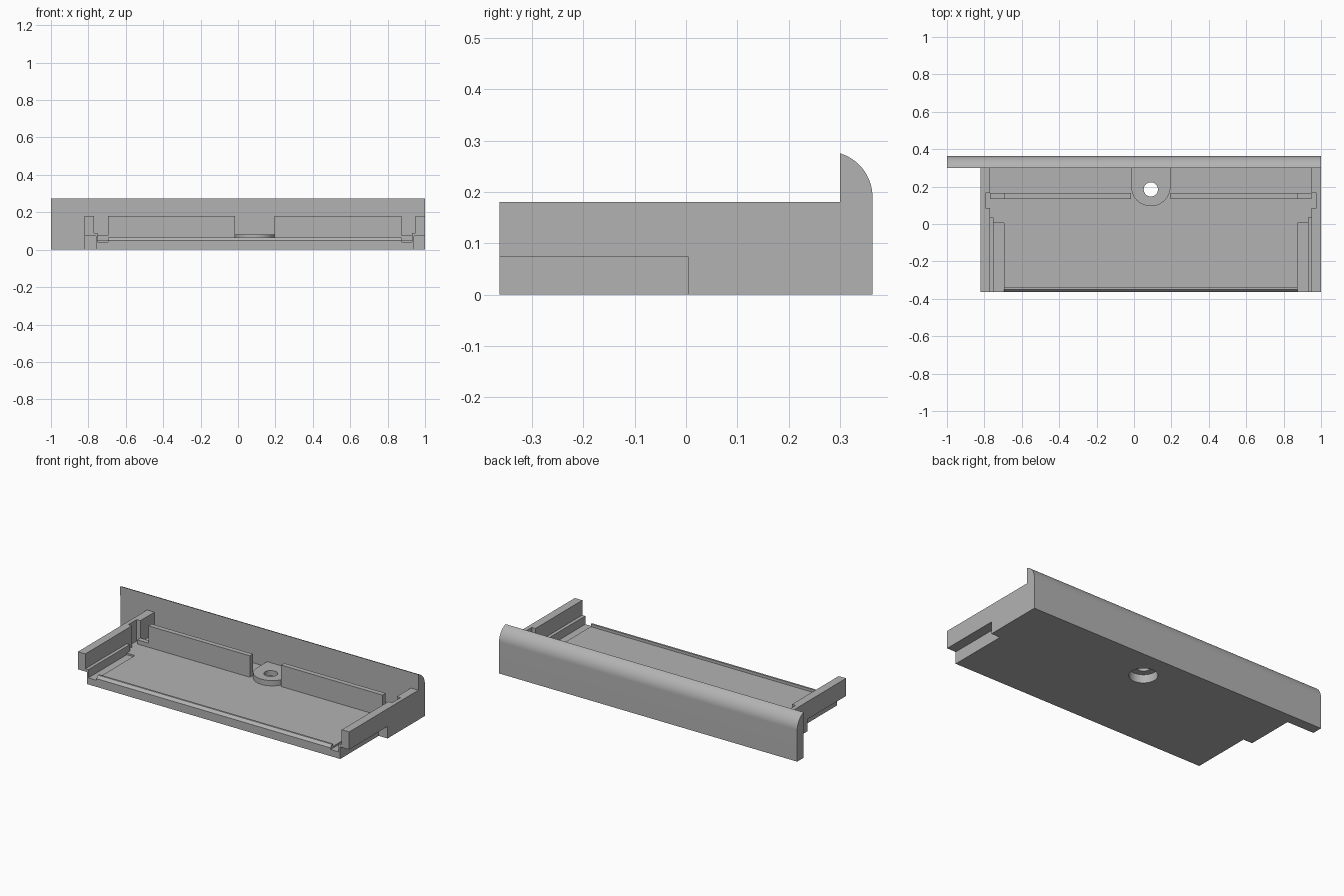
import bpy, bmesh, math
from mathutils import Vector

old = bpy.data.objects.get("Cube")
if old:
    bpy.data.objects.remove(old, do_unlink=True)

grey = bpy.data.materials.new("plain grey")
grey.use_nodes = True
grey.diffuse_color = (0.45, 0.45, 0.45, 1)
grey.node_tree.nodes["Principled BSDF"].inputs["Base Color"].default_value = grey.diffuse_color

MID = 0.09             # centre line of the tray
FRONT, BACK = -0.363, 0.30


def prism(name, points, move):
    """Closed outline of 3D points, pushed along the move vector."""
    bm = bmesh.new()
    face = bm.faces.new([bm.verts.new(p) for p in points])
    new = bmesh.ops.extrude_face_region(bm, geom=[face])["geom"]
    bmesh.ops.translate(bm, vec=Vector(move),
                        verts=[g for g in new if isinstance(g, bmesh.types.BMVert)])
    bmesh.ops.recalc_face_normals(bm, faces=bm.faces)
    mesh = bpy.data.meshes.new(name)
    bm.to_mesh(mesh)
    bm.free()
    ob = bpy.data.objects.new(name, mesh)
    bpy.context.collection.objects.link(ob)
    mesh.materials.append(grey)
    return ob


def box(name, x0, x1, y0, y1, z0, z1):
    return prism(name, [(x0, y0, z0), (x1, y0, z0), (x1, y1, z0), (x0, y1, z0)],
                 (0, 0, z1 - z0))


def smooth(ob):
    bpy.ops.object.select_all(action='DESELECT')
    ob.select_set(True)
    bpy.context.view_layer.objects.active = ob
    bpy.ops.object.shade_smooth_by_angle(angle=math.radians(30))


def drill(ob, radius, y):
    """Cut a round vertical hole on the centre line."""
    ring = [(MID + radius * math.cos(a), y + radius * math.sin(a), -0.1)
            for a in (math.tau * i / 48 for i in range(48))]
    cutter = prism("hole_cutter", ring, (0, 0, 0.4))
    cutter.hide_render = True
    mod = ob.modifiers.new("hole", 'BOOLEAN')
    mod.operation = 'DIFFERENCE'
    mod.solver = 'EXACT'
    mod.object = cutter
    bpy.context.view_layer.objects.active = ob
    bpy.ops.object.modifier_apply(modifier=mod.name)
    bpy.data.objects.remove(cutter, do_unlink=True)
    smooth(ob)


# Rounded back plate
R = 0.0888
arc = [(0.363 - R + R * math.cos(a), 0.19 + R * math.sin(a))
       for a in (math.radians(73.2) * i / 16 for i in range(17))]
outline = [(BACK, 0), (0.363, 0)] + arc
plate = prism("back_plate", [(-1, y, z) for y, z in outline], (2, 0, 0))
smooth(plate)

# Floor, with a wide bore under the screw boss
box("front_floor", MID - 0.785, MID + 0.785, FRONT, 0.005, 0, 0.05)
rear = box("rear_floor", MID - 0.86, MID + 0.86, 0.005, BACK, 0, 0.05)
drill(rear, 0.078, 0.185)

# Chamfered lip along the front edge
lip = [(FRONT, 0.05), (-0.349, 0.066), (-0.337, 0.066), (-0.337, 0.05)]
prism("front_lip", [(MID - 0.785, y, z) for y, z in lip], (1.57, 0, 0))

# Screw boss, rounded at the front
half = [(MID + 0.105 * math.cos(a), 0.2 + 0.105 * math.sin(a), 0.05)
        for a in (math.pi + math.pi * i / 24 for i in range(25))]
boss = prism("screw_boss", half + [(MID + 0.105, BACK, 0.05), (MID - 0.105, BACK, 0.05)],
             (0, 0, 0.032))
drill(boss, 0.038, 0.185)

# Stepped section of the front arm: groove, ledge and undercut
section = [(0.785, 0), (0.85, 0), (0.85, 0.073), (0.91, 0.073), (0.91, 0.18),
           (0.86, 0.18), (0.86, 0.09), (0.84, 0.09), (0.84, 0.04), (0.785, 0.04)]

for side, s in (("left", 1), ("right", -1)):
    def part(name, d0, d1, y0, y1, z0, z1):
        x0, x1 = sorted((MID + s * d0, MID + s * d1))
        box(side + "_" + name, x0, x1, y0, y1, z0, z1)

    prism(side + "_front_arm", [(MID + s * d, FRONT, z) for d, z in section],
          (0, 0.005 - FRONT, 0))
    part("ledge_end", 0.84, 0.86, 0.005, 0.035, 0.05, 0.09)
    part("mid_wall", 0.86, 0.91, 0.005, 0.085, 0, 0.18)
    part("slot_floor", 0.86, 0.885, 0.085, 0.165, 0, 0.05)
    part("slot_wall", 0.885, 0.91, 0.085, 0.165, 0, 0.18)
    part("rear_wall", 0.86, 0.91, 0.165, BACK, 0, 0.18)
    # Cross wall, low at its outer end
    part("cross_wall", 0.105, 0.785, 0.135, 0.165, 0.05, 0.18)
    part("low_cross_wall", 0.785, 0.86, 0.135, 0.165, 0.05, 0.075)
